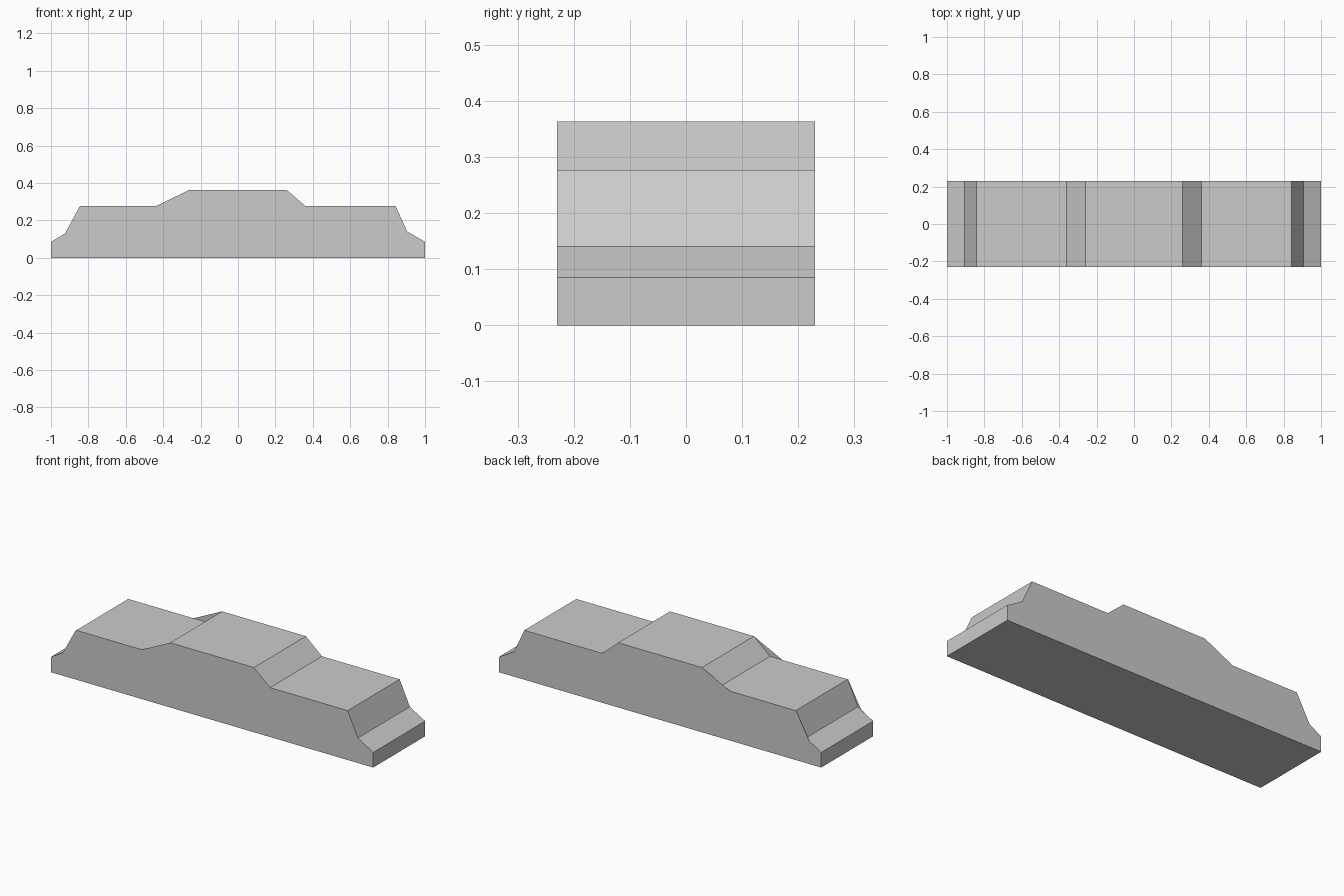
import bpy
import bmesh

HALF_WIDTH = 0.23

cube = bpy.data.objects.get("Cube")
if cube:
    bpy.data.objects.remove(cube, do_unlink=True)

grey = bpy.data.materials.new("plain grey")
grey.use_nodes = True
grey.diffuse_color = (0.6, 0.6, 0.6, 1)
grey.node_tree.nodes["Principled BSDF"].inputs["Base Color"].default_value = grey.diffuse_color


def finish(name, bm):
    """Turn a bmesh into a flat-shaded grey object."""
    mesh = bpy.data.meshes.new(name)
    bm.to_mesh(mesh)
    bm.free()
    mesh.materials.append(grey)
    obj = bpy.data.objects.new(name, mesh)
    bpy.context.collection.objects.link(obj)
    return obj


# Stepped half profile from the base up to the roof edge, as (x, z)
half = [(1, 0), (1, 0.085), (0.905, 0.14), (0.842, 0.277), (0.36, 0.277), (0.26, 0.363)]
shell_profile = half + [(-x, z) for x, z in reversed(half)]

# Side panels overhang the shell slightly on the -x end, leaving thin fins
panel_left = [(-0.26, 0.363), (-0.437, 0.277), (-0.845, 0.277),
              (-0.925, 0.13), (-1, 0.085), (-1, 0)]
panel_profile = half + panel_left

# Wraparound shell: base, ends, slopes, decks and roof
bm = bmesh.new()
rows = [[bm.verts.new((x, y, z)) for x, z in shell_profile]
        for y in (-HALF_WIDTH, HALF_WIDTH)]
count = len(shell_profile)
for i in range(count):
    j = (i + 1) % count
    bm.faces.new((rows[0][i], rows[0][j], rows[1][j], rows[1][i]))
bmesh.ops.recalc_face_normals(bm, faces=bm.faces)
finish("body_shell", bm)

# Flat side panels facing outward
for name, side in (("front_panel", -1), ("back_panel", 1)):
    bm = bmesh.new()
    face = bm.faces.new([bm.verts.new((x, side * HALF_WIDTH, z)) for x, z in panel_profile])
    face.normal_update()
    if face.normal.y * side < 0:
        face.normal_flip()
    finish(name, bm)
